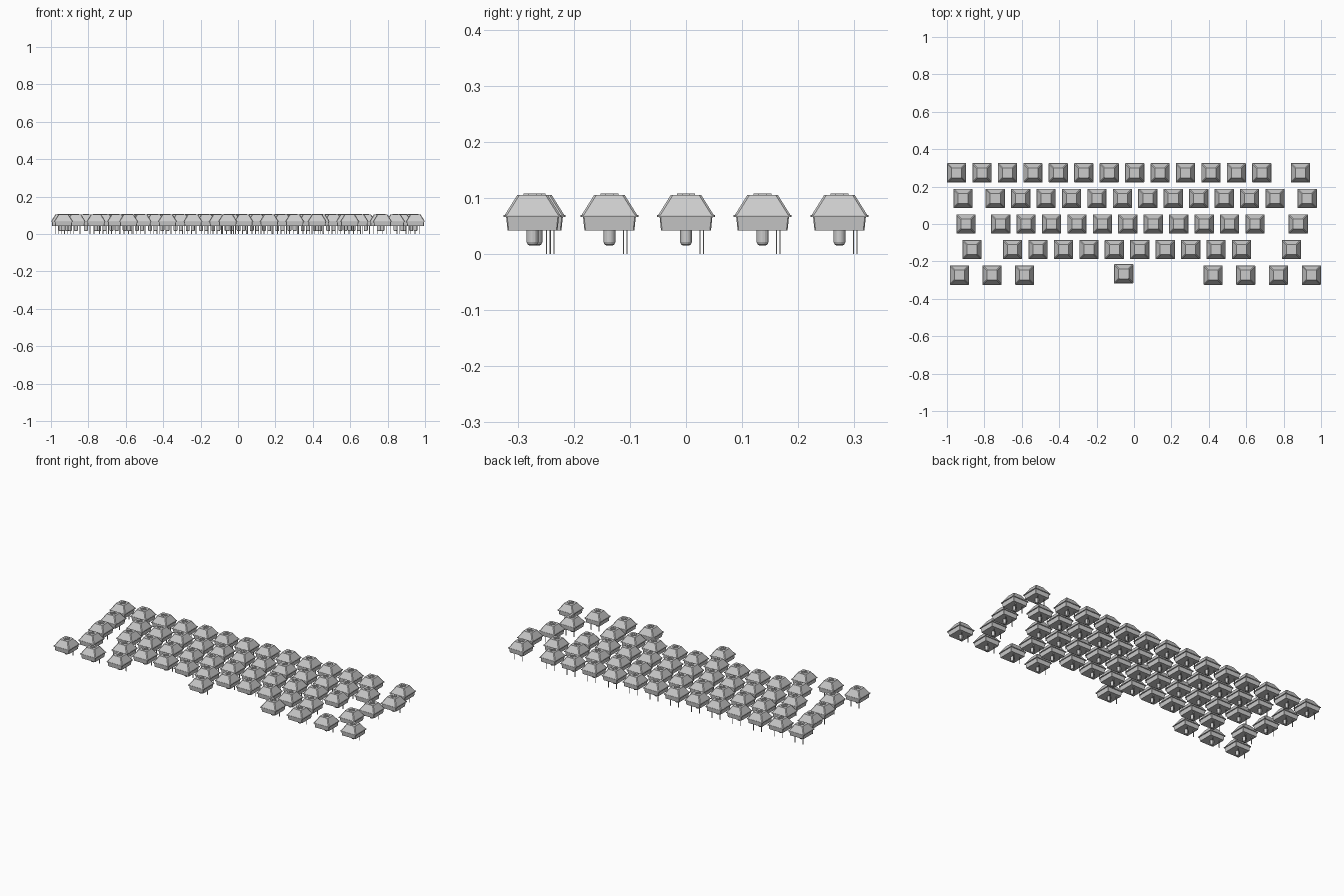
import bpy, bmesh
from math import sin, cos, pi

if "Cube" in bpy.data.objects:
    bpy.data.objects.remove(bpy.data.objects["Cube"])

PITCH = 0.136


def square(h, c):
    """Square outline of half size h with corners cut by c."""
    k = h - c
    return [(h, -k), (h, k), (k, h), (-k, h), (-h, k), (-h, -k), (-k, -h), (k, -h)]


def circle(r, n=16):
    return [(r * cos(2 * pi * i / n), r * sin(2 * pi * i / n)) for i in range(n)]


def plus(a, w):
    """Cross outline with arm length a and half arm width w."""
    quarter = [(a, -w), (a, w), (w, w)]
    pts = []
    for _ in range(4):
        pts += quarter
        quarter = [(-y, x) for x, y in quarter]
    return pts


def rect(cx, cy, hx, hy):
    return [(cx - hx, cy - hy), (cx + hx, cy - hy), (cx + hx, cy + hy), (cx - hx, cy + hy)]


def loft(bm, rings):
    """Skin a list of (outline, z) and cap both ends."""
    loops = [[bm.verts.new((x, y, z)) for x, y in pts] for pts, z in rings]
    n = len(loops[0])
    for a, b in zip(loops, loops[1:]):
        for i in range(n):
            j = (i + 1) % n
            bm.faces.new((a[i], a[j], b[j], b[i]))
    bm.faces.new(loops[0][::-1])
    bm.faces.new(loops[-1])


def switch_mesh():
    bm = bmesh.new()
    # housing: lower box, thin flange, tapered upper shell
    loft(bm, [(square(0.0445, 0.002), 0.042), (square(0.047, 0.002), 0.066),
              (square(0.0515, 0.002), 0.066), (square(0.0515, 0.002), 0.0695),
              (square(0.0495, 0.004), 0.0695), (square(0.027, 0.004), 0.1055)])
    # raised cross socket on top with a recess
    loft(bm, [(plus(0.016, 0.007), 0.105), (plus(0.016, 0.007), 0.1083),
              (plus(0.012, 0.003), 0.1083), (plus(0.012, 0.003), 0.1058)])
    # rounded centre post underneath
    loft(bm, [(circle(0.005), 0.015), (circle(0.0085), 0.0168),
              (circle(0.0105), 0.021), (circle(0.0105), 0.043)])
    # two contact pins
    for px, py in ((-0.028, 0.0248), (0.020, 0.0312)):
        loft(bm, [(rect(px, py, 0.002, 0.001), 0.0), (rect(px, py, 0.002, 0.001), 0.043)])
    me = bpy.data.meshes.new("key_switch")
    bm.to_mesh(me)
    bm.free()
    return me


def run(start, count):
    return [start + PITCH * i for i in range(count)]


# key rows, back to front
ROWS = [
    ("number_row", 0.2735, run(-0.9485, 13) + [0.89]),
    ("upper_row", 0.1365, [-0.914] + run(-0.742, 12) + [0.926]),
    ("home_row", 0.0, [-0.898] + run(-0.713, 11) + [0.878]),
    ("lower_row", -0.1365, [-0.866] + run(-0.649, 10) + [0.842]),
    ("bottom_row", -0.2735, [-0.933, -0.759, -0.585, 0.423, 0.597, 0.772, 0.9485]),
    ("space_bar", -0.2665, [-0.055]),
]

mesh = switch_mesh()
for name, y, xs in ROWS:
    for i, x in enumerate(xs):
        ob = bpy.data.objects.new(f"{name}_switch_{i + 1}", mesh)
        ob.location = (x, y, 0)
        bpy.context.collection.objects.link(ob)
